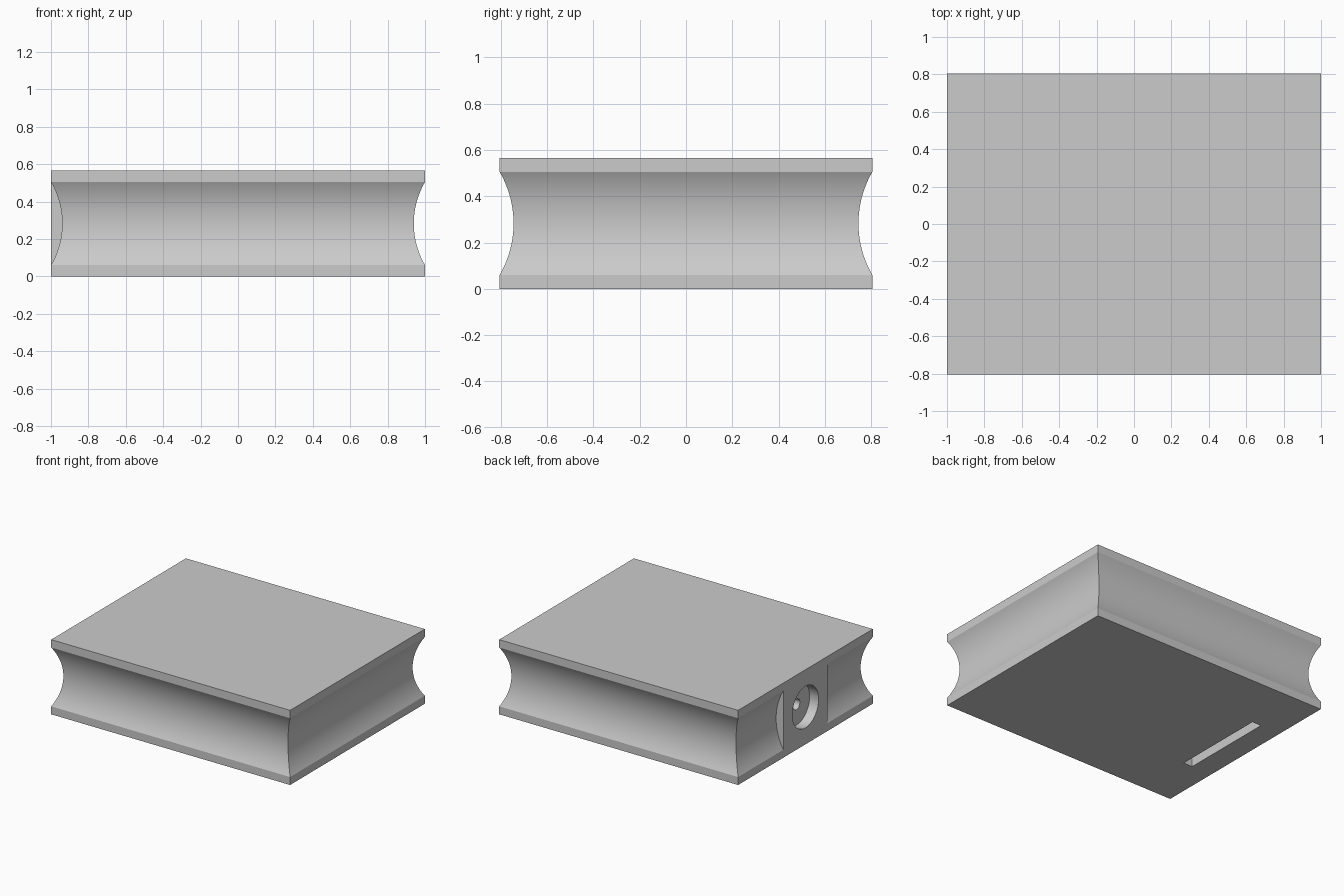
import bpy, bmesh, math

if "Cube" in bpy.data.objects:
    bpy.data.objects.remove(bpy.data.objects["Cube"])

W, D, H = 1.0, 0.805, 0.565          # half width, half depth, height
LIP, SAG, STEPS = 0.06, 0.06, 28     # rim height, groove depth, arc segments
BLOCK = 0.265                        # half width of the socket block
MID = H / 2

# groove profile: (inset, z) from bottom rim to top rim
half = MID - LIP
radius = (half ** 2 + SAG ** 2) / (2 * SAG)
limit = math.asin(half / radius)
profile = [(0, 0)]
for i in range(STEPS + 1):
    a = -limit + 2 * limit * i / STEPS
    inset = radius * math.cos(a) - (radius - SAG)
    profile.append((max(0, inset), MID + radius * math.sin(a)))
profile.append((0, H))

# grooved body, with the flush socket block kept in the left groove
bm = bmesh.new()
rings = []
for d, z in profile:
    x, y = W - d, D - d
    pts = [(x, -y), (x, y), (-x, y), (-x, BLOCK), (-W, BLOCK),
           (-W, -BLOCK), (-x, -BLOCK), (-x, -y)]
    rings.append([bm.verts.new((px, py, z)) for px, py in pts])
for low, high in zip(rings, rings[1:]):
    for i in range(8):
        j = (i + 1) % 8
        bm.faces.new((low[i], low[j], high[j], high[i]))
bm.faces.new(rings[0][::-1])
bm.faces.new(rings[-1])
bmesh.ops.remove_doubles(bm, verts=bm.verts, dist=1e-5)
bmesh.ops.recalc_face_normals(bm, faces=bm.faces)
mesh = bpy.data.meshes.new("grooved_body")
bm.to_mesh(mesh)
bm.free()
body = bpy.data.objects.new("grooved_body", mesh)
bpy.context.collection.objects.link(body)


def cut(cutter, name):
    cutter.name = name
    cutter.hide_render = True
    mod = body.modifiers.new(name, 'BOOLEAN')
    mod.operation = 'DIFFERENCE'
    mod.solver = 'EXACT'
    mod.object = cutter
    bpy.ops.object.select_all(action='DESELECT')
    body.select_set(True)
    bpy.context.view_layer.objects.active = body
    bpy.ops.object.modifier_apply(modifier=name)
    bpy.data.objects.remove(cutter)


def bore(r, depth, name):
    bpy.ops.mesh.primitive_cylinder_add(
        vertices=48, radius=r, depth=2 * depth,
        location=(-W, 0, MID), rotation=(0, math.pi / 2, 0))
    cut(bpy.context.object, name)


# round socket with a small hole in its floor
bore(0.157, 0.075, "socket_recess")
bore(0.04, 0.16, "socket_hole")

# slot in the underside
bpy.ops.mesh.primitive_cube_add(size=1, location=(-0.792, 0, 0))
slot = bpy.context.object
slot.scale = (0.075, 0.735, 0.26)
bpy.context.view_layer.update()
cut(slot, "underside_slot")

bpy.ops.object.shade_smooth_by_angle(angle=math.radians(20))
